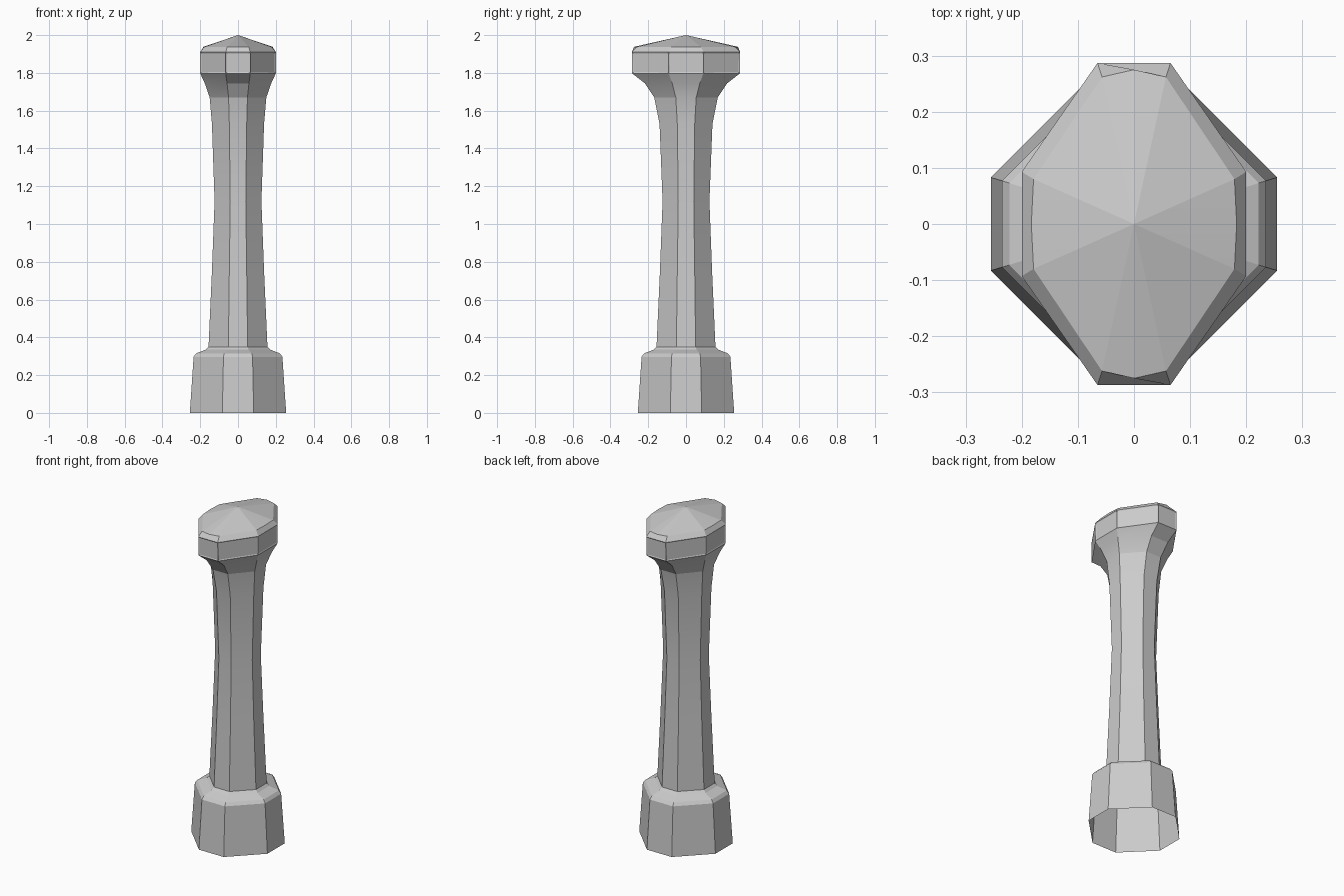
import bpy, bmesh, math

if "Cube" in bpy.data.objects:
    bpy.data.objects.remove(bpy.data.objects["Cube"])


def ring(bm, z, x, y, hx, hy):
    """Octagon: side faces at +-x (half width hy), front/back at +-y (half width hx)."""
    pts = [(x, -hy), (x, hy), (hx, y), (-hx, y), (-x, hy), (-x, -hy), (-hx, -y), (hx, -y)]
    return [bm.verts.new((px, py, z)) for px, py in pts]


def loft(name, rings, panel=None, angle=15):
    bm = bmesh.new()
    loops = [ring(bm, *r) for r in rings]
    bands = []
    for a, b in zip(loops, loops[1:]):
        bands.append([bm.faces.new((a[i], a[(i + 1) % 8], b[(i + 1) % 8], b[i])) for i in range(8)])
    if panel is not None:
        # shallow recessed panels
        bmesh.ops.recalc_face_normals(bm, faces=bm.faces)
        bmesh.ops.inset_individual(bm, faces=bands[panel], thickness=0.009, depth=-0.003)
    return finish(name, bm, angle)


def finish(name, bm, angle):
    me = bpy.data.meshes.new(name)
    bm.to_mesh(me)
    bm.free()
    ob = bpy.data.objects.new(name, me)
    bpy.context.collection.objects.link(ob)
    bpy.ops.object.select_all(action='DESELECT')
    ob.select_set(True)
    bpy.context.view_layer.objects.active = ob
    bpy.ops.object.shade_smooth_by_angle(angle=math.radians(angle))
    return ob


# Base block, open underneath, with stepped shoulder
loft("base", [
    (0.0, 0.255, 0.255, 0.083, 0.083),
    (0.297, 0.235, 0.235, 0.077, 0.077),
    (0.315, 0.222, 0.222, 0.073, 0.073),
    (0.335, 0.170, 0.170, 0.056, 0.056),
    (0.350, 0.156, 0.156, 0.051, 0.051),
])

# Waisted shaft flaring into the wide capital
loft("shaft", [
    (0.350, 0.156, 0.156, 0.051, 0.051),
    (0.75, 0.138, 0.138, 0.046, 0.046),
    (1.12, 0.124, 0.124, 0.041, 0.041),
    (1.53, 0.138, 0.140, 0.046, 0.046),
    (1.67, 0.150, 0.168, 0.050, 0.054),
    (1.745, 0.176, 0.218, 0.058, 0.073),
    (1.797, 0.200, 0.285, 0.065, 0.092),
])

# Head band with recessed panels
loft("head_band", [
    (1.797, 0.200, 0.285, 0.065, 0.092),
    (1.91, 0.200, 0.287, 0.065, 0.093),
], panel=0)

# Bevelled pyramid cap: each flat side has a slightly bowed upper edge
bm = bmesh.new()
low = ring(bm, 1.91, 0.200, 0.287, 0.065, 0.093)
top = ring(bm, 1.937, 0.179, 0.262, 0.057, 0.080)
mids = [bm.verts.new(p) for p in
        [(0.183, 0, 1.938), (0, 0.275, 1.938), (-0.183, 0, 1.938), (0, -0.275, 1.938)]]
apex = bm.verts.new((0, 0, 2.0))
for i in range(8):
    j = (i + 1) % 8
    if i % 2 == 0:
        m = mids[i // 2]
        bm.faces.new((low[i], low[j], top[j], m, top[i]))
        bm.faces.new((top[i], m, apex))
        bm.faces.new((m, top[j], apex))
    else:
        bm.faces.new((low[i], low[j], top[j], top[i]))
        bm.faces.new((top[i], top[j], apex))
finish("cap", bm, 5)
